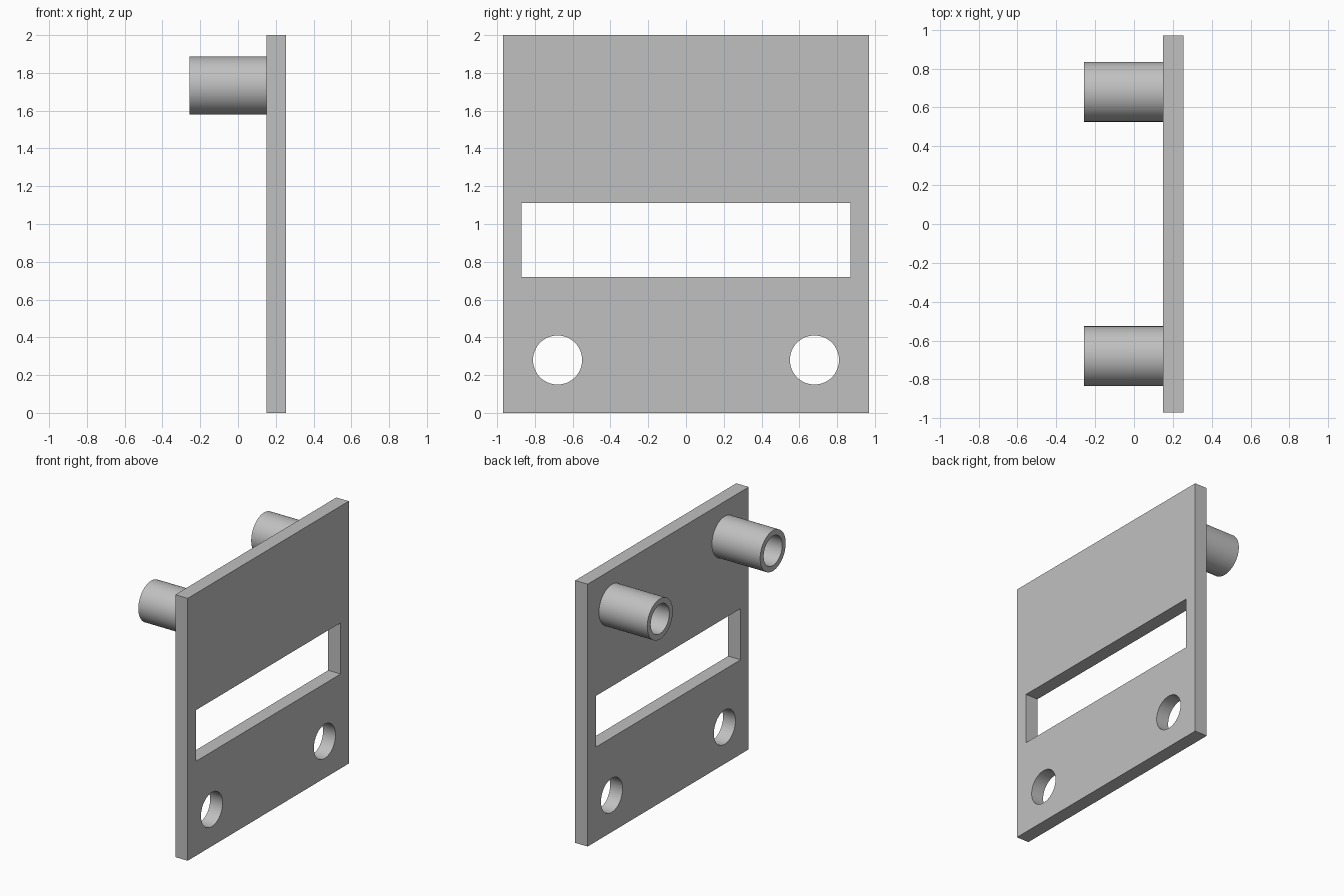
import bpy, bmesh, math
from mathutils import Matrix

cube = bpy.data.objects.get("Cube")
if cube:
    bpy.data.objects.remove(cube)

GREY = (0.53, 0.53, 0.53, 1)
grey = bpy.data.materials.new("plain grey")
grey.use_nodes = True
grey.diffuse_color = GREY
grey.node_tree.nodes["Principled BSDF"].inputs["Base Color"].default_value = GREY

BACK, FACE = 0.15, 0.255      # x of the two plate faces
SPACING = 0.68                # y offset of holes and posts


def rectangle(half_width, low, high):
    return [(-half_width, low), (half_width, low), (half_width, high), (-half_width, high)]


def circle(y, z, radius, count=64):
    angles = [math.tau * i / count for i in range(count)]
    return [(y + radius * math.cos(a), z + radius * math.sin(a)) for a in angles]


def extruded(name, loops, x0, x1):
    """Fill an outline with holes in the YZ plane and extrude it along x."""
    bm = bmesh.new()
    edges = []
    for loop in loops:
        verts = [bm.verts.new((x0, y, z)) for y, z in loop]
        edges += [bm.edges.new((v, verts[i - 1])) for i, v in enumerate(verts)]
    bmesh.ops.triangle_fill(bm, edges=edges, use_beauty=True)
    new = bmesh.ops.extrude_face_region(bm, geom=bm.faces[:], use_keep_orig=True)["geom"]
    moved = [g for g in new if isinstance(g, bmesh.types.BMVert)]
    bmesh.ops.transform(bm, matrix=Matrix.Translation((x1 - x0, 0, 0)), verts=moved)
    bmesh.ops.recalc_face_normals(bm, faces=bm.faces[:])
    mesh = bpy.data.meshes.new(name)
    bm.to_mesh(mesh)
    bm.free()
    mesh.materials.append(grey)
    obj = bpy.data.objects.new(name, mesh)
    bpy.context.collection.objects.link(obj)
    bpy.ops.object.select_all(action="DESELECT")
    obj.select_set(True)
    bpy.context.view_layer.objects.active = obj
    bpy.ops.object.shade_smooth_by_angle(angle=math.radians(30))
    return obj


# Upright plate with a wide slot and two round holes
extruded("plate", [
    rectangle(0.97, 0, 2),
    rectangle(0.872, 0.72, 1.11),
    circle(-SPACING, 0.28, 0.13),
    circle(SPACING, 0.28, 0.13),
], BACK, FACE)

# Hollow posts on the back of the plate
for side, y in (("front", -SPACING), ("rear", SPACING)):
    extruded(side + "_post", [circle(y, 1.733, 0.154), circle(y, 1.733, 0.112)], -0.257, BACK)
